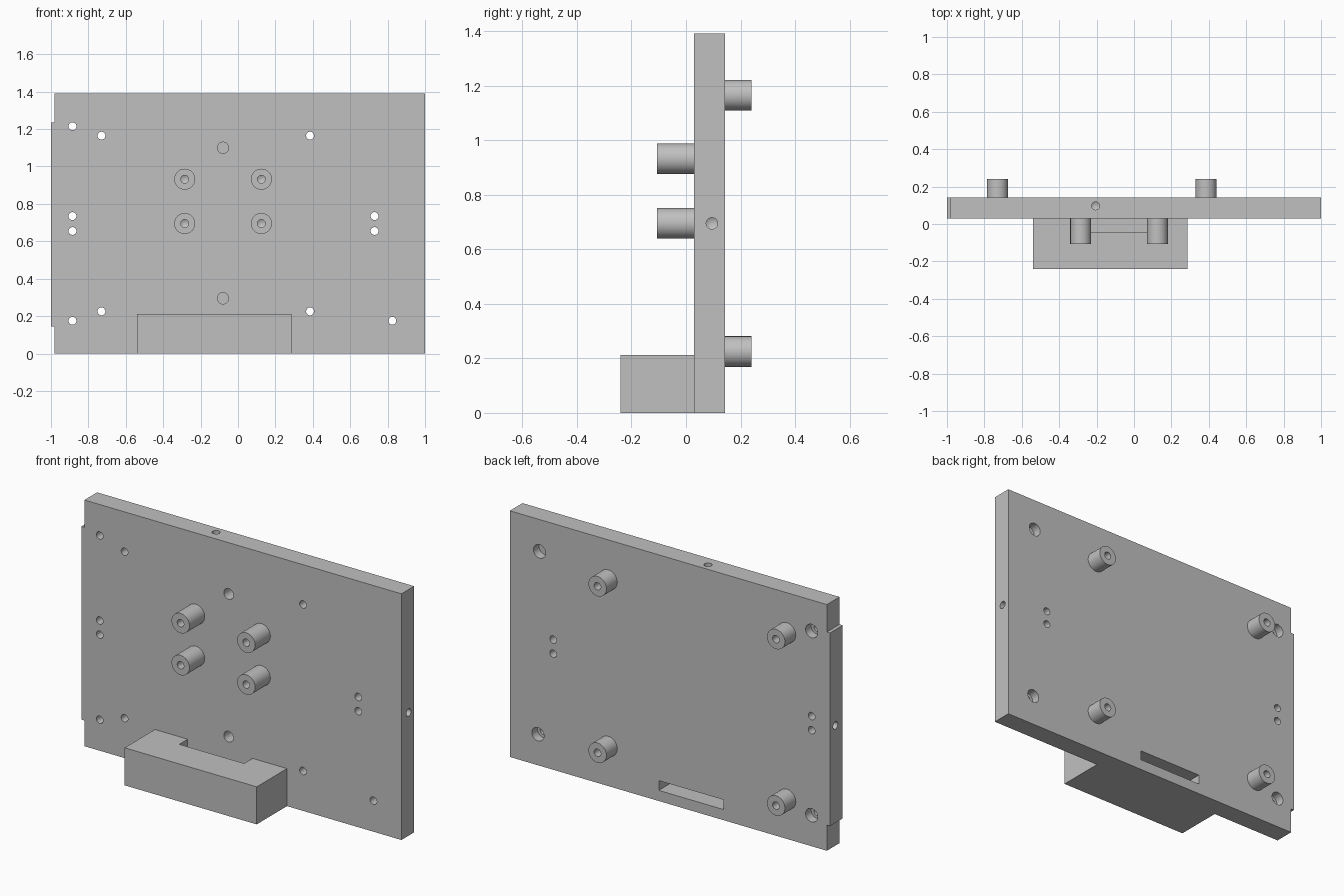
import bpy, bmesh, math
from mathutils import Vector

if "Cube" in bpy.data.objects:
    bpy.data.objects.remove(bpy.data.objects["Cube"], do_unlink=True)

grey = bpy.data.materials.new("plain grey")
grey.use_nodes = True
COLOUR = (0.53, 0.53, 0.53, 1)
grey.diffuse_color = COLOUR
grey.node_tree.nodes["Principled BSDF"].inputs["Base Color"].default_value = COLOUR

FRONT, BACK = 0.03, 0.143          # plate faces
THICK = BACK - FRONT
HOLE = 0.021                       # common hole radius
INWARD, OUTWARD = Vector((0, 1, 0)), Vector((0, -1, 0))


def finish(bm, name):
    bmesh.ops.remove_doubles(bm, verts=bm.verts, dist=1e-5)
    bmesh.ops.recalc_face_normals(bm, faces=bm.faces)
    mesh = bpy.data.meshes.new(name)
    bm.to_mesh(mesh)
    bm.free()
    obj = bpy.data.objects.new(name, mesh)
    bpy.context.collection.objects.link(obj)
    mesh.materials.append(grey)
    return obj


def lathe(bm, profile, origin, axis, closed=False):
    """Turn a (radius, distance) profile about an axis."""
    turn = Vector(axis).to_track_quat('Z', 'Y')
    place = lambda r, d: Vector(origin) + turn @ Vector((r, 0, d))
    verts = [bm.verts.new(place(r, d)) for r, d in profile]
    pairs = list(zip(verts, verts[1:]))
    if closed:
        pairs.append((verts[-1], verts[0]))
    edges = [bm.edges.new(p) for p in pairs]
    bmesh.ops.spin(bm, geom=verts + edges, cent=origin, axis=axis,
                   angle=math.tau, steps=40, use_merge=False)
    bmesh.ops.remove_doubles(bm, verts=bm.verts, dist=1e-5)


def extrude(bm, outline, y0, y1):
    """Extrude an (x, z) outline along y."""
    face = bm.faces.new([bm.verts.new((x, y0, z)) for x, z in outline])
    grown = bmesh.ops.extrude_face_region(bm, geom=[face])["geom"]
    moved = [v for v in grown if isinstance(v, bmesh.types.BMVert)]
    bmesh.ops.translate(bm, verts=moved, vec=(0, y1 - y0, 0))


def box(bm, x0, x1, y0, y1, z0, z1):
    extrude(bm, [(x0, z0), (x1, z0), (x1, z1), (x0, z1)], y0, y1)


def cut(target, cutter):
    cutter.hide_render = True
    mod = target.modifiers.new("cut", 'BOOLEAN')
    mod.operation, mod.solver, mod.object = 'DIFFERENCE', 'EXACT', cutter
    bpy.context.view_layer.objects.active = target
    bpy.ops.object.modifier_apply(modifier=mod.name)
    bpy.data.objects.remove(cutter, do_unlink=True)


def plug(radius, depth, tip=0.0):
    """Cutter profile that starts just outside the surface."""
    return [(0, -0.01), (radius, -0.01), (radius, depth), (0, depth + tip)]


# Plate with a shallow tab along its side
bm = bmesh.new()
extrude(bm, [(-0.98, 0), (1, 0), (1, 1.39), (-0.98, 1.39), (-0.98, 1.235),
             (-1, 1.235), (-1, 0.145), (-0.98, 0.145)], FRONT, BACK)
plate = finish(bm, "mounting_plate")

back_posts = [(x, z) for x in (-0.73, 0.385) for z in (0.225, 1.165)]
front_posts = [(x, z) for x in (-0.285, 0.125) for z in (0.695, 0.932)]

bm = bmesh.new()
# Plain through holes
pairs = [(x, z) for x in (-0.885, 0.73) for z in (0.655, 0.735)]
for x, z in back_posts + pairs:
    lathe(bm, plug(HOLE, THICK + 0.01), (x, FRONT, z), INWARD)
# Counterbored through holes, and a blind bore in the last corner
bore = [(0, -0.01), (0.038, -0.01), (0.038, 0.05), (HOLE, 0.05),
        (HOLE, THICK + 0.01), (0, THICK + 0.01)]
for x, z in [(-0.885, 1.215), (-0.885, 0.175), (0.825, 0.175)]:
    lathe(bm, bore, (x, BACK, z), OUTWARD)
lathe(bm, plug(0.038, 0.05), (0.815, BACK, 1.21), OUTWARD)
# Blind dowel holes on the front
for z in (0.295, 1.1):
    lathe(bm, plug(0.03, 0.07), (-0.08, FRONT, z), INWARD)
# Drilled holes in the top and side edges
for origin, axis in [((-0.205, 0.097, 1.39), (0, 0, -1)),
                     ((1, 0.095, 0.695), (-1, 0, 0)),
                     ((-1, 0.095, 0.695), (1, 0, 0))]:
    lathe(bm, plug(HOLE, 0.06, 0.012), origin, axis)
# Cable slot
SLOT = (-0.335, 0.07)
box(bm, *SLOT, FRONT - 0.02, BACK + 0.02, 0.06, 0.115)
cut(plate, finish(bm, "plate_cutter"))

# Front block with a cable channel behind it
bm = bmesh.new()
box(bm, -0.54, 0.285, -0.24, FRONT, 0, 0.212)
block = finish(bm, "front_block")
bm = bmesh.new()
box(bm, *SLOT, -0.045, FRONT + 0.02, 0.06, 0.25)
cut(block, finish(bm, "channel_cutter"))
parts = [plate, block]

# Drilled posts on the front
POST, LONG, SHORT = 0.056, 0.136, 0.097
for i, (x, z) in enumerate(front_posts):
    bm = bmesh.new()
    lathe(bm, [(0, 0), (POST, 0), (POST, LONG), (HOLE, LONG),
               (HOLE, 0.03), (0, 0.018)], (x, FRONT, z), OUTWARD)
    parts.append(finish(bm, f"front_post_{i + 1}"))

# Hollow posts on the back
for i, (x, z) in enumerate(back_posts):
    bm = bmesh.new()
    lathe(bm, [(HOLE, 0), (POST, 0), (POST, SHORT), (HOLE, SHORT)],
          (x, BACK, z), INWARD, closed=True)
    parts.append(finish(bm, f"back_post_{i + 1}"))

# Smooth round walls, keep sharp edges
bpy.ops.object.select_all(action='DESELECT')
for part in parts:
    part.select_set(True)
bpy.context.view_layer.objects.active = plate
bpy.ops.object.shade_smooth_by_angle(angle=math.radians(30))
